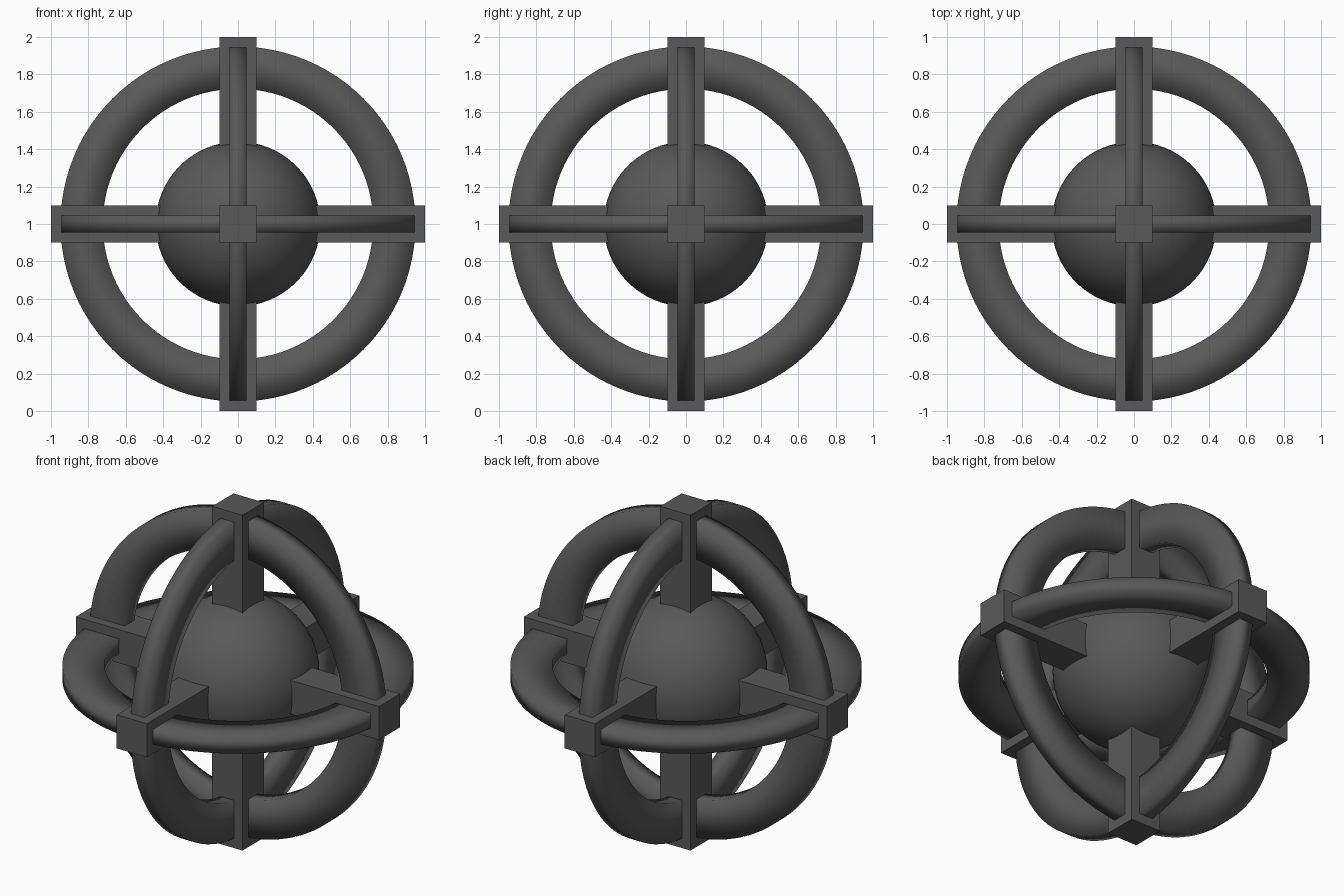
import bpy, bmesh, math
from mathutils import Matrix

if "Cube" in bpy.data.objects:
    bpy.data.objects.remove(bpy.data.objects["Cube"])

CENTER = Matrix.Translation((0, 0, 1))
ROT = {
    "z": Matrix.Identity(4),
    "x": Matrix.Rotation(math.pi / 2, 4, 'Y'),
    "y": Matrix.Rotation(math.pi / 2, 4, 'X'),
}

grey = bpy.data.materials.new("dark_grey")
grey.diffuse_color = (0.1, 0.1, 0.1, 1)
grey.use_nodes = True
grey.node_tree.nodes["Principled BSDF"].inputs["Base Color"].default_value = grey.diffuse_color


def finish(name, bm, smooth):
    bmesh.ops.recalc_face_normals(bm, faces=bm.faces[:])
    for f in bm.faces:
        f.smooth = smooth
    me = bpy.data.meshes.new(name)
    bm.to_mesh(me)
    bm.free()
    me.materials.append(grey)
    ob = bpy.data.objects.new(name, me)
    bpy.context.collection.objects.link(ob)
    return ob


# Central ball
bm = bmesh.new()
bmesh.ops.create_uvsphere(bm, u_segments=64, v_segments=32, radius=0.44, matrix=CENTER)
finish("core_ball", bm, True)


# Flat hoop with rectangular section, smoothly shaded over its corners
def hoop(axis, inner=0.723, outer=0.949, half=0.045, n=96):
    bm = bmesh.new()
    profile = [(inner, -half), (outer, -half), (outer, half), (inner, half)]
    rows = []
    for i in range(n):
        a = 2 * math.pi * i / n
        rows.append([bm.verts.new((r * math.cos(a), r * math.sin(a), h)) for r, h in profile])
    for i in range(n):
        p, q = rows[i], rows[(i + 1) % n]
        for j in range(4):
            k = (j + 1) % 4
            bm.faces.new((p[j], q[j], q[k], p[k]))
    bm.transform(CENTER @ ROT[axis])
    finish("hoop_" + axis, bm, True)


# Square bar running the full width along one axis
def bar(axis):
    bm = bmesh.new()
    bmesh.ops.create_cube(bm, size=1, matrix=CENTER @ ROT[axis] @ Matrix.Diagonal((0.2, 0.2, 2, 1)))
    finish("bar_" + axis, bm, False)


for axis in "xyz":
    hoop(axis)
    bar(axis)
